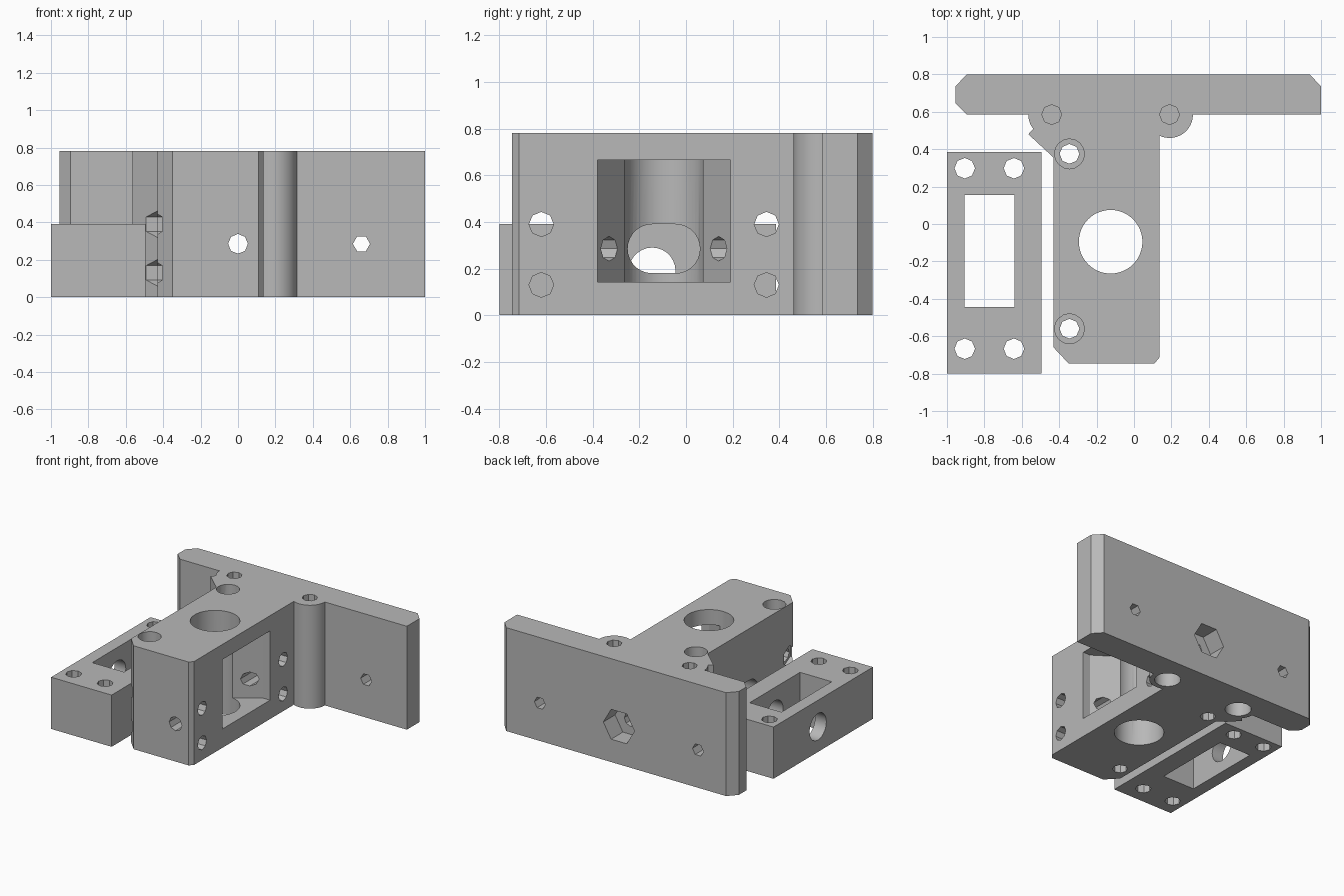
import bpy, bmesh, math
from mathutils import Matrix

cube = bpy.data.objects.get("Cube")
if cube:
    bpy.data.objects.remove(cube, do_unlink=True)

grey = bpy.data.materials.new("plain grey")
grey.use_nodes = True
COLOUR = (0.48, 0.48, 0.48, 1)
grey.diffuse_color = COLOUR
grey.node_tree.nodes["Principled BSDF"].inputs["Base Color"].default_value = COLOUR

# Maps a local profile (u, v) and extrusion w onto world axes
AXES = {
    "z": Matrix.Identity(3),
    "x": Matrix(((0, 0, 1), (1, 0, 0), (0, 1, 0))),   # u=y, v=z, w=x
    "y": Matrix(((0, 1, 0), (0, 0, 1), (1, 0, 0))),   # u=z, v=x, w=y
}


def prism(name, points, low, high, axis="z"):
    """Extrude a closed profile along an axis."""
    bm = bmesh.new()
    rings = [[bm.verts.new(AXES[axis] @ Matrix.Translation((u, v, w)).translation)
              for u, v in points] for w in (low, high)]
    bm.faces.new(rings[0])
    bm.faces.new(rings[1])
    n = len(points)
    for i in range(n):
        j = (i + 1) % n
        bm.faces.new((rings[0][i], rings[0][j], rings[1][j], rings[1][i]))
    bmesh.ops.recalc_face_normals(bm, faces=bm.faces)
    mesh = bpy.data.meshes.new(name)
    bm.to_mesh(mesh)
    bm.free()
    mesh.materials.append(grey)
    obj = bpy.data.objects.new(name, mesh)
    bpy.context.collection.objects.link(obj)
    return obj


def arc(u, v, r, start, end, steps):
    angles = [math.radians(start + (end - start) * i / steps) for i in range(steps + 1)]
    return [(u + r * math.cos(a), v + r * math.sin(a)) for a in angles]


def ring(u, v, r, sides=8):
    return arc(u, v, r, 0, 360, sides)[:-1]


def rect(u0, v0, u1, v1):
    return [(u0, v0), (u1, v0), (u1, v1), (u0, v1)]


def cut(target, points, low, high, axis="z"):
    """Subtract an extruded profile from the target."""
    cutter = prism("cutter", points, low, high, axis)
    cutter.hide_render = True
    mod = target.modifiers.new("cut", "BOOLEAN")
    mod.operation = "DIFFERENCE"
    mod.solver = "EXACT"
    mod.object = cutter
    bpy.context.view_layer.objects.active = target
    bpy.ops.object.modifier_apply(modifier=mod.name)
    bpy.data.objects.remove(cutter, do_unlink=True)


def finish(obj):
    bpy.ops.object.select_all(action="DESELECT")
    obj.select_set(True)
    bpy.context.view_layer.objects.active = obj
    bpy.ops.object.shade_smooth_by_angle(angle=math.radians(30))


HEIGHT = 0.78
SMALL = 0.053
BORE_Z = 0.285

# T-shaped bracket: stem, back plate, two round bosses and a gusset
outline = [(-0.35, -0.745), (0.11, -0.745), (0.135, -0.715)]
outline += arc(0.19, 0.585, 0.125, 244, 360, 14)
outline += [(1, 0.585), (1, 0.735), (0.94, 0.8), (-0.895, 0.8),
            (-0.955, 0.735), (-0.955, 0.645), (-0.895, 0.585)]
outline += arc(-0.44, 0.585, 0.125, 180, 218, 5)
outline += [(-0.565, 0.48), (-0.43, 0.355), (-0.43, -0.66)]
bracket = prism("bracket", outline, 0, HEIGHT)

# Side window narrowing into the large vertical bore
MID_Y = -0.095
window = [(0.3, MID_Y - 0.285), (0.3, MID_Y + 0.285), (0.075, MID_Y + 0.285),
          (-0.11, MID_Y + 0.16), (-0.11, MID_Y - 0.16), (0.075, MID_Y - 0.285)]
cut(bracket, window, 0.142, 0.665)
cut(bracket, ring(-0.125, MID_Y, 0.17, 48), -0.1, 1)

# Rounded slot through the inner wall of the stem
slot = arc(MID_Y + 0.05, BORE_Z, 0.105, -90, 90, 14)
slot += arc(MID_Y - 0.05, BORE_Z, 0.105, 90, 270, 14)
cut(bracket, slot, -0.6, -0.125, "x")

# Lengthwise bore with a hexagonal pocket in the back
cut(bracket, ring(BORE_Z, 0, SMALL), -1, 1, "y")
cut(bracket, arc(BORE_Z, 0, 0.13, 30, 330, 5), 0.66, 1, "y")

# Plate holes
for x in (-0.66, 0.66):
    cut(bracket, arc(BORE_Z, x, 0.046, 30, 330, 5), 0.4, 1, "y")

# Cross bores with hexagonal nut recesses
for y in (-0.62, 0.345):
    for z in (0.13, 0.39):
        cut(bracket, ring(y, z, SMALL), -0.7, 0.4, "x")
        cut(bracket, arc(y, z, 0.077, 30, 330, 5), -0.7, -0.39, "x")

# Counterbored vertical screw holes in the stem
for y in (-0.56, 0.375):
    cut(bracket, ring(-0.345, y, SMALL), -0.1, 1)
    cut(bracket, ring(-0.345, y, 0.08, 16), 0.5, 1)

# Boss holes: wide from below, narrow from above
for x in (-0.44, 0.19):
    cut(bracket, ring(x, 0.585, 0.09, 20), -0.1, 0.39)
    cut(bracket, ring(x, 0.585, SMALL), 0.41, 1)
finish(bracket)

# Low rectangular frame beside the stem
frame = prism("side_frame", rect(-1, -0.8, -0.495, 0.385), 0, 0.39)
cut(frame, rect(-0.905, -0.445, -0.64, 0.155), -0.1, 0.6)
for x in (-0.905, -0.642):
    for y in (-0.667, 0.298):
        cut(frame, ring(x, y, 0.055), -0.1, 0.6)
cut(frame, ring(-0.145, 0.19, 0.1, 28), -1.2, -0.4, "x")
finish(frame)
